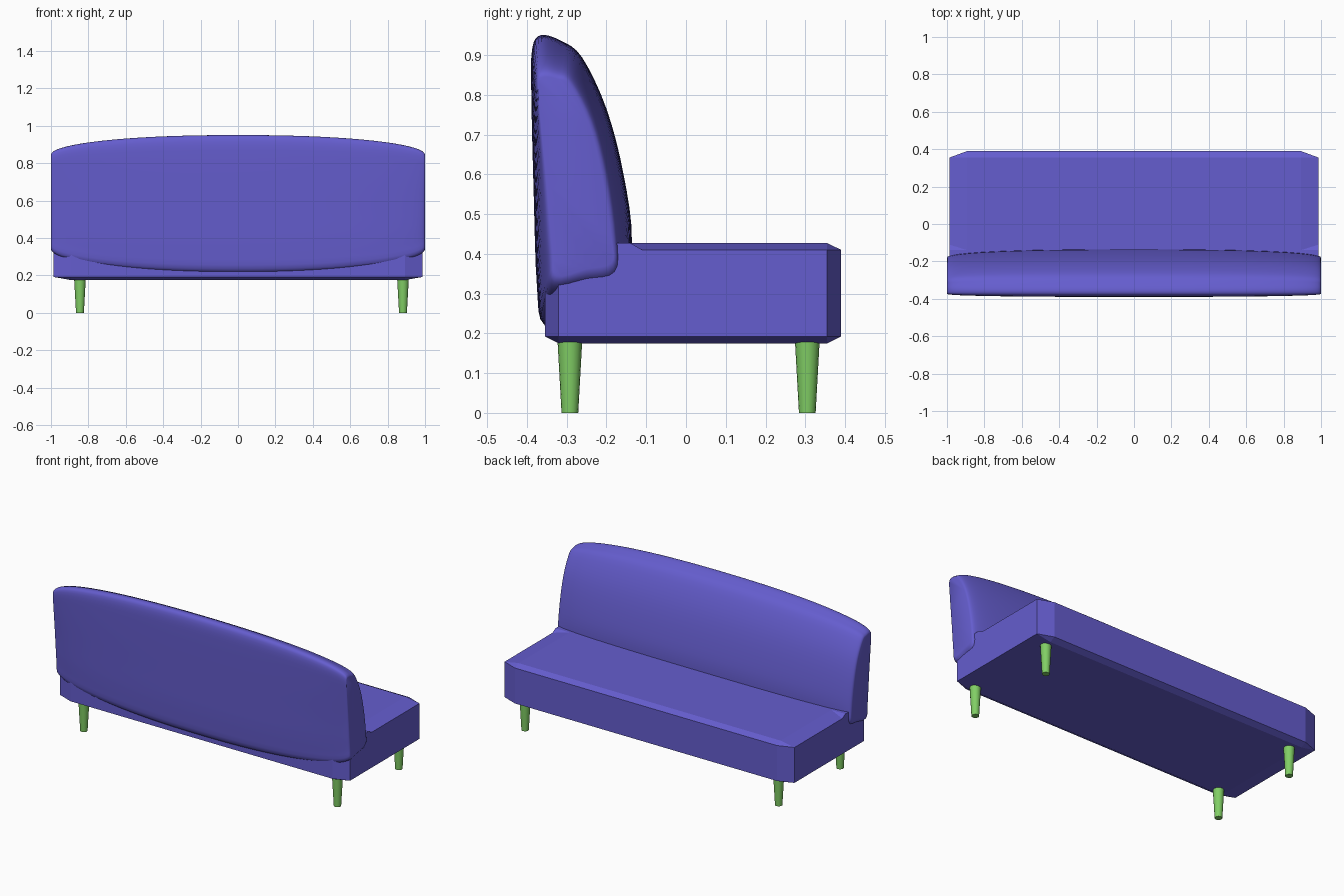
import bpy, bmesh, math
from mathutils import Vector

if "Cube" in bpy.data.objects:
    bpy.data.objects.remove(bpy.data.objects["Cube"])


def material(name, rgb):
    m = bpy.data.materials.new(name)
    m.diffuse_color = (*rgb, 1)
    m.use_nodes = True
    m.node_tree.nodes["Principled BSDF"].inputs["Base Color"].default_value = m.diffuse_color
    return m


BLUE = material("upholstery", (0.13, 0.11, 0.62))
GREEN = material("leg_finish", (0.22, 0.62, 0.13))


def finish(name, bm, mat, smooth=None):
    bmesh.ops.recalc_face_normals(bm, faces=bm.faces)
    me = bpy.data.meshes.new(name)
    bm.to_mesh(me)
    bm.free()
    me.materials.append(mat)
    ob = bpy.data.objects.new(name, me)
    bpy.context.collection.objects.link(ob)
    if smooth:
        bpy.ops.object.select_all(action='DESELECT')
        ob.select_set(True)
        bpy.context.view_layer.objects.active = ob
        bpy.ops.object.shade_smooth_by_angle(angle=math.radians(smooth))
    return ob


def loft(bm, rings):
    # Bridge matching closed rings and cap both ends
    vs = [[bm.verts.new(p) for p in r] for r in rings]
    n = len(vs[0])
    for a, b in zip(vs, vs[1:]):
        for i in range(n):
            j = (i + 1) % n
            bm.faces.new((a[i], a[j], b[j], b[i]))
    bm.faces.new(vs[0])
    bm.faces.new(vs[-1])


# Seat: box with uneven flat chamfers
half, cut, mid = Vector((0.987, 0.3725, 0.126)), Vector((0.095, 0.035, 0.017)), Vector((0, 0.0175, 0.301))
bm = bmesh.new()
for sx in (-1, 1):
    for sy in (-1, 1):
        for sz in (-1, 1):
            for axis in range(3):
                p = half - cut
                p[axis] = half[axis]
                bm.verts.new(mid + Vector((p.x * sx, p.y * sy, p.z * sz)))
bmesh.ops.convex_hull(bm, input=bm.verts)
bmesh.ops.dissolve_limit(bm, angle_limit=0.01, verts=bm.verts, edges=bm.edges)
finish("seat", bm, BLUE)

# Raised seat ends beside the backrest
wedge = [(-0.30, 0.30), (-0.11, 0.39), (-0.11, 0.41), (-0.14, 0.427), (-0.30, 0.427)]
for side, s in (("left", -1), ("right", 1)):
    bm = bmesh.new()
    loft(bm, [[(s * x, y, z) for y, z in wedge] for x in (0.88, 0.987)])
    finish(side + "_seat_end", bm, BLUE)

# Backrest: middle and end profiles (y, z), blended along the width
middle = [(-0.355, 0.22), (-0.25, 0.215), (-0.16, 0.24), (-0.136, 0.43), (-0.157, 0.60),
          (-0.20, 0.765), (-0.262, 0.895), (-0.315, 0.936), (-0.365, 0.95), (-0.387, 0.915),
          (-0.389, 0.80), (-0.383, 0.55), (-0.375, 0.32)]
end = [(-0.325, 0.345), (-0.25, 0.362), (-0.187, 0.378), (-0.188, 0.44), (-0.212, 0.60),
       (-0.246, 0.73), (-0.295, 0.825), (-0.325, 0.84), (-0.355, 0.845), (-0.372, 0.83),
       (-0.366, 0.74), (-0.35, 0.58), (-0.335, 0.41)]


def smooth_loop(pts, steps=4):
    # Closed Catmull-Rom curve through the points
    n, out = len(pts), []
    P = [Vector(p) for p in pts]
    for i in range(n):
        a, b, c, d = (P[(i + k) % n] for k in (-1, 0, 1, 2))
        for s in range(steps):
            t = s / steps
            out.append(0.5 * (2 * b + (c - a) * t + (2 * a - 5 * b + 4 * c - d) * t * t
                              + (3 * b - a - 3 * c + d) * t ** 3))
    return out


m_loop, e_loop = smooth_loop(middle), smooth_loop(end)
rings = []
N = 48
for k in range(N + 1):
    x = math.sin(math.pi * (k / N - 0.5))
    u = min(abs(x), 1.0)
    wz = 1 - (1 - u ** 2.2) ** 0.5
    wy = 1 - (1 - u ** 2.6) ** 0.38
    rings.append([(x, a.x + (b.x - a.x) * wy, a.y + (b.y - a.y) * wz)
                  for a, b in zip(m_loop, e_loop)])
bm = bmesh.new()
loft(bm, rings)
finish("backrest", bm, BLUE, 40)

# Tapered legs
for side, x in (("left", -0.845), ("right", 0.882)):
    for place, y in (("front", -0.292), ("rear", 0.305)):
        bm = bmesh.new()
        loft(bm, [[(x + r * math.cos(i * math.tau / 16), y + r * math.sin(i * math.tau / 16), z)
                   for i in range(16)] for r, z in ((0.021, 0.0), (0.031, 0.18))])
        finish(f"{place}_{side}_leg", bm, GREEN, 30)
